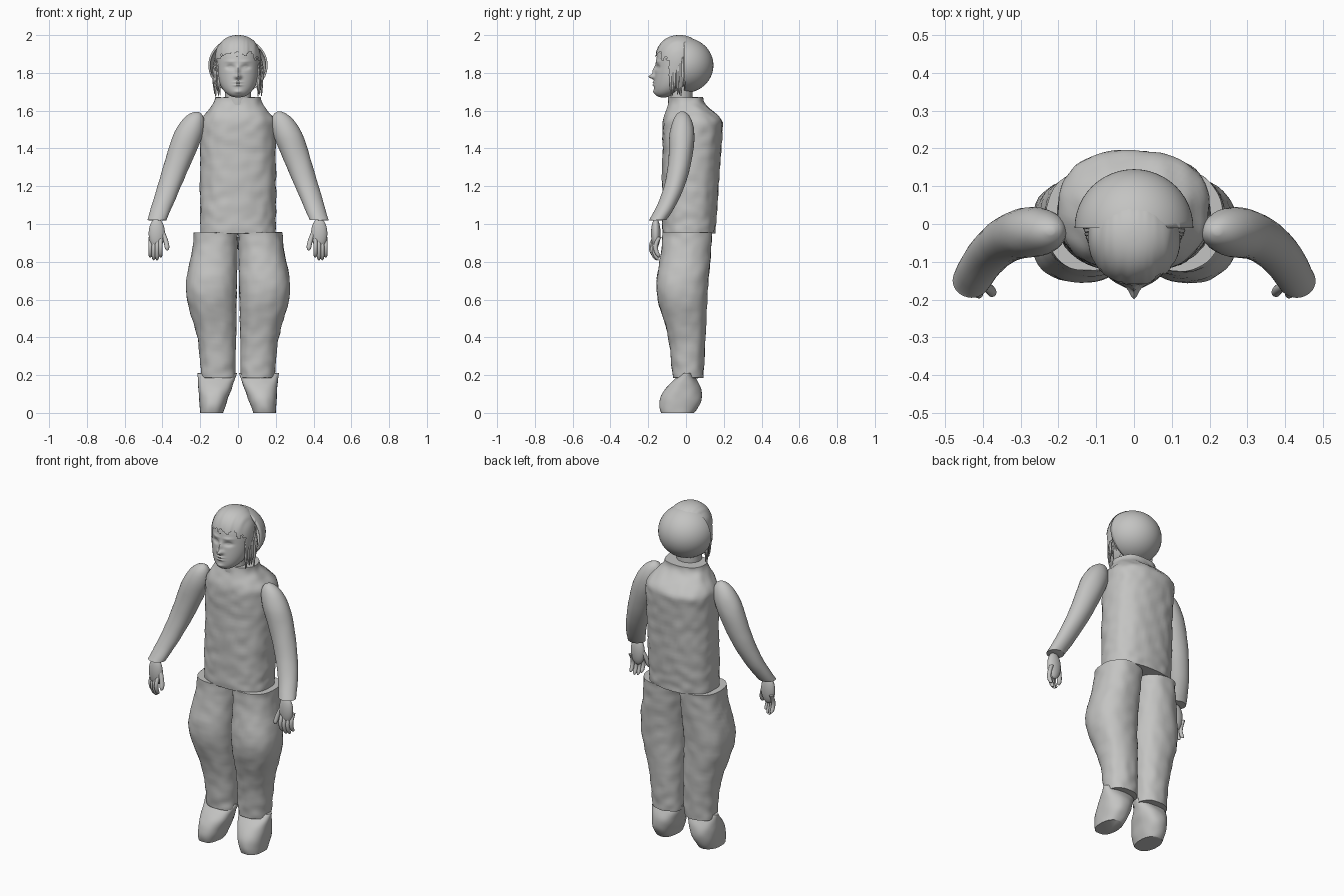
import bpy, bmesh, math, random
from mathutils import Vector, noise

random.seed(4)
if "Cube" in bpy.data.objects:
    bpy.data.objects.remove(bpy.data.objects["Cube"])

grey = (0.55, 0.55, 0.54, 1)
clay = bpy.data.materials.new("clay grey")
clay.use_nodes = True
clay.diffuse_color = grey
clay.node_tree.nodes["Principled BSDF"].inputs["Base Color"].default_value = grey


def finish(name, bm, bump=0):
    """Turn a bmesh into a smooth shaded object, with soft cloth bumps if asked."""
    bmesh.ops.recalc_face_normals(bm, faces=bm.faces)
    bm.normal_update()
    for v in bm.verts:
        v.co += v.normal * bump * noise.noise(v.co * 20)
    mesh = bpy.data.meshes.new(name)
    bm.to_mesh(mesh)
    bm.free()
    mesh.materials.append(clay)
    obj = bpy.data.objects.new(name, mesh)
    bpy.context.collection.objects.link(obj)
    bpy.ops.object.select_all(action='DESELECT')
    obj.select_set(True)
    bpy.context.view_layer.objects.active = obj
    bpy.ops.object.shade_smooth_by_angle(angle=math.radians(50))
    return obj


def loft(bottom, top, shape, sides=32, steps=24, power=2, side=1):
    """Stack level rings; shape(t) gives x, y, x radius and y radius from bottom to top."""
    bm = bmesh.new()
    rings = []
    for i in range(steps + 1):
        t = (1 - math.cos(math.pi * i / steps)) / 2
        x, y, rx, ry = shape(t)
        ring = []
        for k in range(sides):
            c, s = math.cos(math.tau * k / sides), math.sin(math.tau * k / sides)
            across = math.copysign(abs(c) ** (2 / power), c) * rx
            along = math.copysign(abs(s) ** (2 / power), s) * ry
            ring.append(bm.verts.new((side * (x + across), y + along, bottom + t * (top - bottom))))
        rings.append(ring)
    for lower, upper in zip(rings, rings[1:]):
        for k in range(sides):
            bm.faces.new((lower[k - 1], lower[k], upper[k], upper[k - 1]))
    bm.faces.new(rings[0])
    bm.faces.new(rings[-1])
    return bm


def ellipsoid(centre, radii):
    bm = bmesh.new()
    bmesh.ops.create_uvsphere(bm, u_segments=48, v_segments=32, radius=1)
    for v in bm.verts:
        v.co = Vector(centre) + Vector(a * b for a, b in zip(v.co, radii))
    return bm


def bell(distance, width):
    return math.exp(-(distance / width) ** 2)


def dome(t, start):
    """Stays at one up to start, then rounds off to almost nothing at the top."""
    return math.sqrt(max(0.01, 1 - (max(0, t - start) / (1 - start)) ** 2))


def torso(t):
    slope = max(0, (t - 0.8) / 0.2)
    slope = slope * slope * (3 - 2 * slope)
    width = 0.2 - 0.08 * slope
    depth = 0.14 + 0.025 * t - 0.075 * slope
    return 0, 0.015 + 0.025 * t - 0.04 * slope, width, depth


def skull(t):
    """Egg outline with the chin pushed forward."""
    egg = max(0.001, 1 - abs(2 * t - 1) ** 2.4) ** 0.45 * (0.92 + 0.1 * t)
    return 0, -0.04 - 0.08 * (1 - t) ** 4, 0.115 * egg, 0.12 * egg


def hair_cap(t):
    x, y, rx, ry = skull(t)
    return x, y + 0.005 * t, rx * 1.09, ry * 1.08


def sleeve(t):
    end = dome(t, 0.7)
    return 0.43 - 0.21 * t, -0.02 - 0.13 * (1 - t) ** 3, (0.05 + 0.04 * t) * end, (0.045 + 0.03 * t) * end


def trouser_leg(t):
    knee = bell(t - 0.6, 0.25)
    width = 0.09 + 0.025 * t + 0.03 * knee
    return width + 0.015 * (1 - t), 0.01 - 0.03 * knee, width, 0.08 + 0.05 * t + 0.025 * knee


def shoe(t):
    depth = 0.03 + 0.08 * math.sin(math.pi * (1 + 3 * t) / 4)
    return 0.14 - 0.03 * t, -0.045 + 0.05 * t, 0.06 + 0.045 * t, depth


def thumb(t):
    end = dome(1 - t, 0.8)
    return 0.375 + 0.04 * t * t, -0.185 + 0.03 * t, 0.013 * end, 0.013 * end


# Body and neck
finish("torso", loft(0.95, 1.67, torso, 64, 60, 2.4), 0.006)
finish("neck", loft(1.63, 1.75, lambda t: (0, -0.03, 0.07, 0.065)))

# Head
head = loft(1.67, 1.99, skull, 96, 110)


def swell(x, z, width, height, depth):
    """Push the face out, or in when depth is negative, on both sides alike."""
    for v in head.verts:
        if v.co.y < -0.07:
            v.co.y -= depth * bell(abs(v.co.x) - x, width) * bell(v.co.z - z, height)


# Nose, sockets, eyes, brows, lips and chin
swell(0, 1.78, 0.015, 0.012, 0.03)
swell(0, 1.81, 0.01, 0.025, 0.014)
swell(0.04, 1.83, 0.02, 0.011, -0.014)
swell(0.04, 1.83, 0.011, 0.006, 0.007)
swell(0.04, 1.86, 0.025, 0.008, 0.005)
for lip in (1.735, 1.75):
    swell(0, lip, 0.02, 0.005, 0.009)
swell(0, 1.7, 0.02, 0.01, 0.007)
finish("head", head)

# Front hair with fine streaks and a ragged hairline
hair = loft(1.68, 2, hair_cap, 96, 80)
for v in hair.verts:
    x, y, z = v.co
    v.co += Vector((x, y + 0.04, 0)) * 0.03 * noise.noise(Vector((x * 60, y * 8, z * 5)))
bald = []
for f in hair.faces:
    c = f.calc_center_median()
    ragged = noise.noise(c * 40)
    fringe = 1.9 + 0.03 * ragged - max(0, abs(c.x) - 0.06) / 2
    temple = 1.76 + 0.02 * ragged
    if c.z < (fringe if c.y < -0.09 else temple):
        bald.append(f)
bmesh.ops.delete(hair, geom=bald, context='FACES')
finish("front_hair", hair)

# Rounded shell of hair over the back of the head
shell = ellipsoid((0, -0.01, 1.84), (0.157, 0.155, 0.147))
bmesh.ops.bisect_plane(shell, geom=shell.verts[:] + shell.edges[:] + shell.faces[:],
                       plane_co=(0, -0.01, 0), plane_no=(0, -1, 0), clear_outer=True)
back_hair = finish("back_hair", shell)
back_hair.modifiers.new("thickness", 'SOLIDIFY').thickness = 0.01

for side, label in ((1, "left_"), (-1, "right_")):
    # Ear and loose locks beside the face
    finish(label + "ear", ellipsoid((side * 0.11, -0.03, 1.81), (0.015, 0.025, 0.04)))
    for i in range(9):
        sway = random.uniform(0, 0.02)

        def lock(t):
            thick = 0.002 + 0.006 * math.sin(math.pi * t)
            return 0.11 + 0.003 * i - sway * (1 - t) ** 2 - 0.02 * t ** 3, -0.08 + 0.009 * i, thick, thick

        finish(label + "hair_lock", loft(random.uniform(1.67, 1.73), 1.9, lock, 8, 12, side=side))

    # Sleeve, from cuff through bent elbow to rounded shoulder
    finish(label + "sleeve", loft(1.02, 1.595, sleeve, side=side), 0.002)

    # Hand with four curled fingers and a thumb
    finish(label + "palm", ellipsoid((side * 0.43, -0.16, 0.95), (0.043, 0.025, 0.08)))
    for i in range(4):

        def finger(t):
            end = dome(1 - t, 0.8)
            curl = 0.02 * math.sin(math.pi * t)
            return 0.41 + 0.018 * i, -0.165 + 0.008 * i - curl, 0.011 * end, 0.012 * end

        tip = 0.8 + 0.015 * abs(i - 1.5)
        finish(label + "finger", loft(tip, 0.93, finger, 12, 16, side=side))
    finish(label + "thumb", loft(0.86, 0.98, thumb, 12, 16, side=side))

    # Baggy trouser leg and shoe
    finish(label + "trouser_leg", loft(0.185, 0.955, trouser_leg, 48, 48, 2.3, side), 0.005)
    finish(label + "shoe", loft(0, 0.21, shoe, 40, 24, 2.3, side), 0.003)
